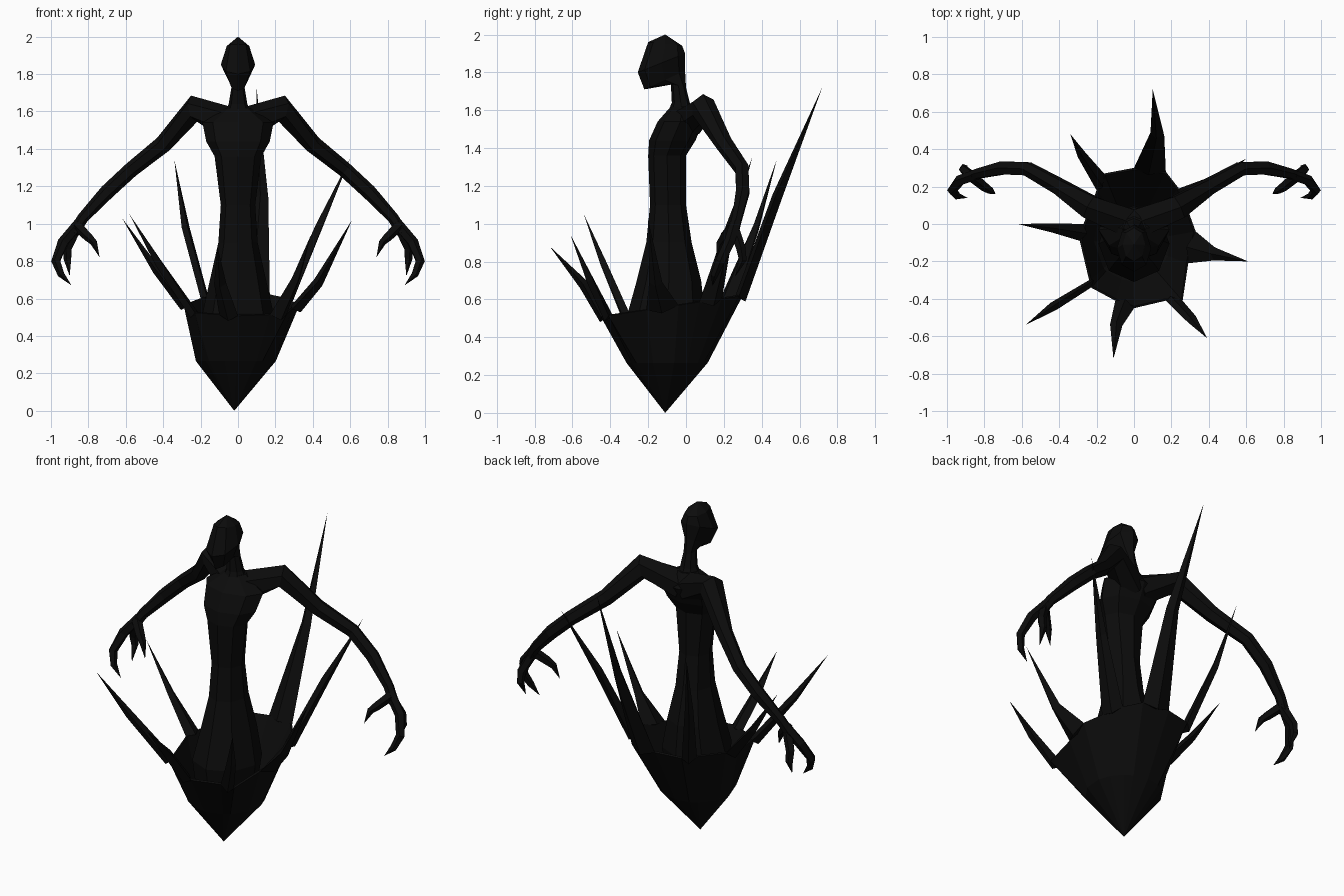
import bpy
import bmesh
import math
from mathutils import Vector

cube = bpy.data.objects.get("Cube")
if cube:
    bpy.data.objects.remove(cube, do_unlink=True)

COLOUR = (0.0035, 0.0035, 0.0035, 1)
black = bpy.data.materials.new("soot black")
black.use_nodes = True
black.diffuse_color = COLOUR
shader = black.node_tree.nodes["Principled BSDF"]
shader.inputs["Base Color"].default_value = COLOUR
shader.inputs["Roughness"].default_value = 0.9


def loft(name, rings, cap_start=True, cap_end=True, mirror=False):
    """Skin a list of closed rings; a ring of one point makes a tip."""
    bm = bmesh.new()
    loops = [[bm.verts.new(p) for p in ring] for ring in rings]
    for low, high in zip(loops, loops[1:]):
        count = max(len(low), len(high))
        for i in range(count):
            j = (i + 1) % count
            if len(low) == 1:
                bm.faces.new((low[0], high[j], high[i]))
            elif len(high) == 1:
                bm.faces.new((low[i], low[j], high[0]))
            else:
                bm.faces.new((low[i], low[j], high[j], high[i]))
    if cap_start and len(loops[0]) > 2:
        bm.faces.new(loops[0][::-1])
    if cap_end and len(loops[-1]) > 2:
        bm.faces.new(loops[-1])
    bmesh.ops.recalc_face_normals(bm, faces=bm.faces)
    mesh = bpy.data.meshes.new(name)
    bm.to_mesh(mesh)
    bm.free()
    mesh.materials.append(black)
    obj = bpy.data.objects.new(name, mesh)
    bpy.context.collection.objects.link(obj)
    if mirror:
        obj.modifiers.new("mirror", 'MIRROR').use_mirror_merge = False
    return obj


def slice_ring(z, front, back, half_width, tilt=0, sides=8):
    """Oval ring across the body, leaning so its back is higher by tilt."""
    mid, depth = (front + back) / 2, (back - front) / 2
    ring = []
    for i in range(sides):
        a = 2 * math.pi * i / sides
        ring.append((half_width * math.cos(a), mid + depth * math.sin(a),
                     z + tilt / 2 * math.sin(a)))
    return ring


def limb(name, path, sides=6):
    """Tapered mirrored tube along (x, y, z, radius) points."""
    points = [Vector(p[:3]) for p in path]
    rings = []
    for i, p in enumerate(points):
        along = Vector()
        if i > 0:
            along += (p - points[i - 1]).normalized()
        if i < len(points) - 1:
            along += (points[i + 1] - p).normalized()
        along.normalize()
        u = along.cross(Vector((0, 1, 0))).normalized()
        v = along.cross(u)
        r = path[i][3]
        if r == 0:
            rings.append([p])
            continue
        angles = [2 * math.pi * k / sides for k in range(sides)]
        rings.append([p + r * (math.cos(a) * u + math.sin(a) * v) for a in angles])
    return loft(name, rings, mirror=True)


# Gown, waist, chest: height, front, back, half width
torso = [(0.3, -0.27, 0.05, 0.17), (0.52, -0.31, 0.1, 0.19),
         (0.7, -0.26, 0.08, 0.15), (0.9, -0.21, 0.03, 0.105),
         (1.1, -0.19, 0.0, 0.092), (1.36, -0.2, 0.0, 0.125),
         (1.44, -0.195, 0.05, 0.17), (1.54, -0.15, 0.09, 0.19),
         (1.62, -0.08, 0.04, 0.065)]
loft("torso", [slice_ring(*s) for s in torso])

# Neck and forward-jutting head, with tilted slices
head = [(1.58, -0.1, 0.05, 0.075), (1.64, -0.075, 0.02, 0.05),
        (1.73, -0.08, 0.0, 0.035, -0.02), (1.76, -0.22, -0.005, 0.048, 0.1),
        (1.85, -0.255, -0.005, 0.092, 0.1), (1.95, -0.2, -0.02, 0.06, -0.02)]
loft("head", [slice_ring(*s) for s in head] + [[(0, -0.11, 2)]])

# Arms and three clawed fingers, mirrored
limb("arm", [(0.03, 0.0, 1.53, 0.09), (0.235, 0.09, 1.615, 0.072),
             (0.4, 0.2, 1.425, 0.047), (0.57, 0.295, 1.29, 0.041),
             (0.7, 0.3, 1.17, 0.04), (0.83, 0.27, 1.03, 0.03),
             (0.88, 0.25, 0.95, 0.03)])
limb("outer_finger", [(0.85, 0.26, 1.0, 0.03), (0.935, 0.23, 0.9, 0.03),
                      (0.973, 0.18, 0.8, 0.026), (0.945, 0.15, 0.73, 0.02),
                      (0.89, 0.14, 0.67, 0)], 5)
limb("rear_finger", [(0.86, 0.25, 0.98, 0.03), (0.91, 0.29, 0.87, 0.026),
                     (0.91, 0.3, 0.81, 0.022), (0.9, 0.26, 0.72, 0)], 5)
limb("thumb", [(0.86, 0.25, 0.99, 0.03), (0.8, 0.2, 0.93, 0.026),
               (0.77, 0.18, 0.9, 0.02), (0.74, 0.16, 0.82, 0)], 5)

# Spikes: two rim corners (x, y), bend point, bend half width, tip
spikes = {
    "back": ((0.17, 0.28), (0, 0.3), (0.125, 0.48, 1.14), 0.038, (0.1, 0.72, 1.72)),
    "back_right": ((-0.16, 0.27), (-0.2, 0.18), (-0.28, 0.37, 0.98), 0.024, (-0.34, 0.48, 1.34)),
    "right": ((-0.27, 0), (-0.29, -0.09), (-0.44, -0.02, 0.76), 0.024, (-0.62, 0, 1.03)),
    "front_right": ((-0.24, -0.3), (-0.23, -0.34), (-0.43, -0.44, 0.8), 0.025, (-0.58, -0.54, 1.05)),
    "front": ((-0.1, -0.41), (0, -0.45), (-0.095, -0.54, 0.68), 0.033, (-0.11, -0.72, 0.88)),
    "front_left": ((0.17, -0.41), (0.26, -0.41), (0.31, -0.51, 0.71), 0.027, (0.39, -0.61, 0.94)),
    "left": ((0.29, -0.21), (0.33, -0.04), (0.43, -0.16, 0.69), 0.035, (0.61, -0.2, 1.02)),
    "back_left": ((0.29, 0.07), (0.24, 0.19), (0.43, 0.23, 0.98), 0.03, (0.6, 0.35, 1.35)),
}
CENTRE = Vector((-0.01, -0.1, 0))


def rim_point(xy):
    return Vector((xy[0], xy[1], 0.575 + 0.15 * xy[1]))


rim = []
for name, (a, b, bend, width, tip) in spikes.items():
    a, b, bend = rim_point(a), rim_point(b), Vector(bend)
    rim += [a, b]
    mid = (a + b) / 2
    out = mid - CENTRE
    out.z = 0
    out.normalize()
    side = Vector((-out.y, out.x, 0))
    down = Vector((0, 0, -0.03))
    base = [a, mid + out * 0.025 + down, b, mid - out * 0.03]
    knee = [bend - side * width, bend + out * width * 0.6 + down * 0.7,
            bend + side * width, bend - out * width * 0.6 - down * 0.5]
    loft("spike_" + name, [base, knee, [tip]])

# Pointed open bowl whose rim follows the spike roots
belly = []
for p in rim:
    d = p - CENTRE
    d.z = 0
    belly.append(CENTRE + d.normalized() * 0.215 + Vector((0, 0, 0.265)))
bowl = loft("bowl", [[(-0.02, -0.11, 0)], belly, rim], cap_end=False)
shell = bowl.modifiers.new("shell", 'SOLIDIFY')
shell.thickness = 0.012
shell.offset = -1
